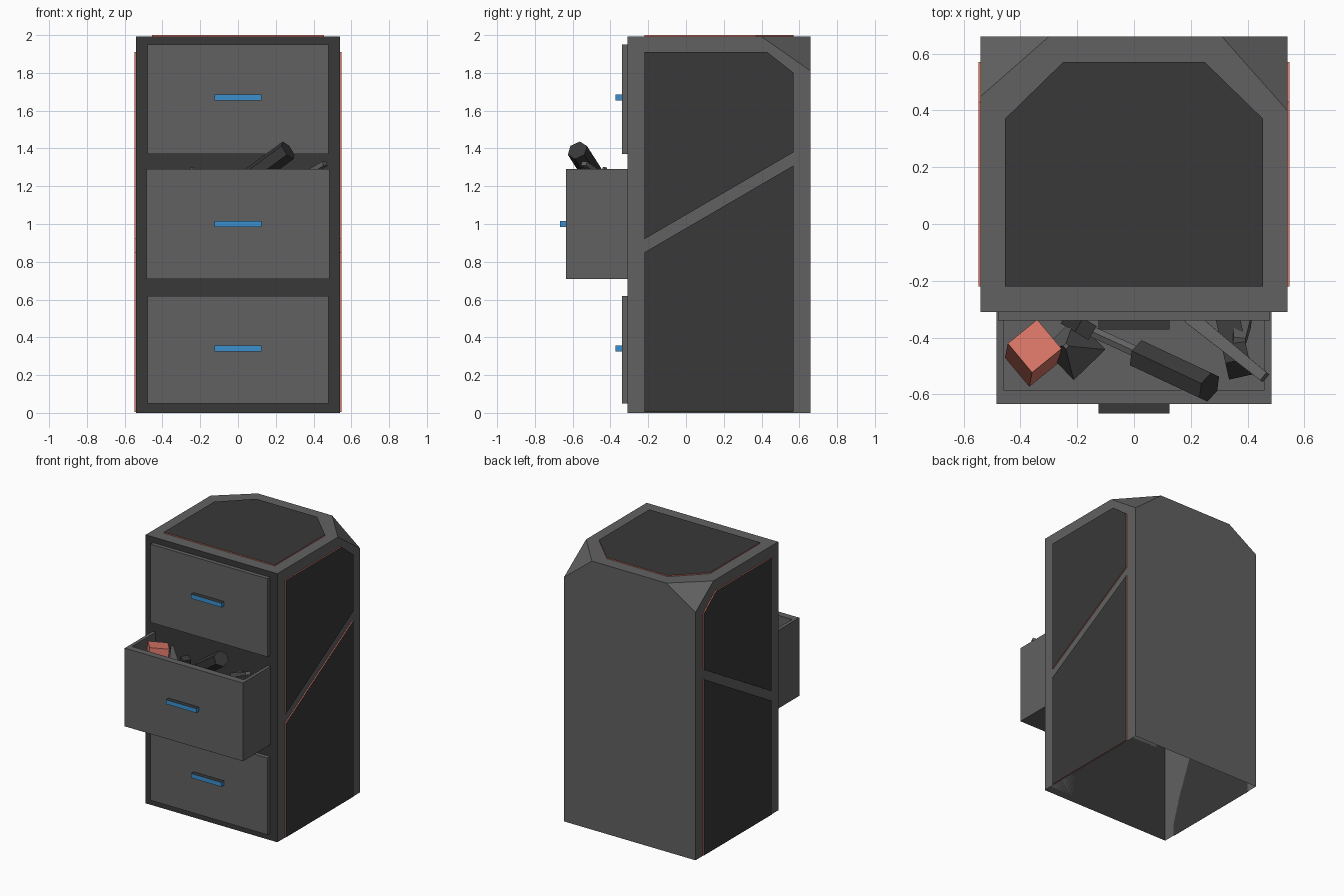
import bpy, bmesh, math
from mathutils import Vector, Matrix

if "Cube" in bpy.data.objects:
    bpy.data.objects.remove(bpy.data.objects["Cube"])


def mat(name, rgb):
    m = bpy.data.materials.new(name)
    m.diffuse_color = (*rgb, 1)
    m.use_nodes = True
    m.node_tree.nodes["Principled BSDF"].inputs["Base Color"].default_value = m.diffuse_color
    return m


GREY = mat("mid_grey", (0.12, 0.12, 0.12))
DARK = mat("dark_grey", (0.04, 0.04, 0.04))
RED = mat("coral_red", (0.72, 0.19, 0.14))
BLUE = mat("bright_blue", (0.045, 0.28, 0.62))


def finish(bm, name, mats, rule=None):
    """Turn a bmesh into an object; rule(face) picks the material slot."""
    bm.normal_update()
    if rule:
        for f in bm.faces:
            f.material_index = rule(f)
    me = bpy.data.meshes.new(name)
    bm.to_mesh(me)
    bm.free()
    for m in mats:
        me.materials.append(m)
    ob = bpy.data.objects.new(name, me)
    bpy.context.collection.objects.link(ob)
    return ob


def add_box(bm, lo, hi):
    lo, hi = Vector(lo), Vector(hi)
    bmesh.ops.create_cube(bm, size=1, matrix=Matrix.Translation((lo + hi) / 2) @ Matrix.Diagonal((*(hi - lo), 1)))


def plate(name, pts, thick):
    """Thin dark plate with coral edges."""
    bm = bmesh.new()
    n = Vector(thick)
    face = bm.faces.new([bm.verts.new(p) for p in pts])
    new = bmesh.ops.extrude_face_region(bm, geom=[face])["geom"]
    bmesh.ops.translate(bm, vec=n, verts=[g for g in new if isinstance(g, bmesh.types.BMVert)])
    bmesh.ops.recalc_face_normals(bm, faces=bm.faces)
    d = n.normalized()
    finish(bm, name, [DARK, RED], lambda f: 0 if abs(f.normal.dot(d)) > 0.9 else 1)


def rod(name, a, b, r1, r2, sides, m, twist=0.0, flat=1.0):
    """Faceted bar from a to b."""
    a, b = Vector(a), Vector(b)
    bm = bmesh.new()
    M = (Matrix.Translation((a + b) / 2) @ (b - a).to_track_quat('Z', 'Y').to_matrix().to_4x4()
         @ Matrix.Diagonal((1, flat, 1, 1)) @ Matrix.Rotation(twist, 4, 'Z'))
    bmesh.ops.create_cone(bm, cap_ends=True, segments=sides, radius1=r1, radius2=r2,
                          depth=(b - a).length, matrix=M)
    finish(bm, name, [m])


# Cabinet shell: hull with two clipped rear corners, open underneath, dark front
W, F, B, H = 0.54, -0.31, 0.66, 1.992
corners = [(s * W, y, 0) for s in (-1, 1) for y in (F, B)] + [(s * W, F, H) for s in (-1, 1)]
corners += [(W, 0.40, H), (0.31, B, H), (W, B, 1.81)]
corners += [(-W, 0.45, H), (-0.30, B, H), (-W, B, 1.84)]
bm = bmesh.new()
for c in corners:
    bm.verts.new(c)
bmesh.ops.convex_hull(bm, input=bm.verts)
bmesh.ops.dissolve_limit(bm, angle_limit=0.01, verts=bm.verts, edges=bm.edges)
bm.normal_update()
bmesh.ops.delete(bm, geom=[f for f in bm.faces if f.normal.z < -0.9], context='FACES')
finish(bm, "cabinet_body", [GREY, DARK], lambda f: 1 if f.normal.y < -0.9 else 0)

# Inlaid plates on the sides and top
lower = [(-0.22, 0.004), (0.57, 0.004), (0.57, 1.31), (-0.22, 0.85)]
upper = [(-0.22, 0.92), (0.57, 1.38), (0.57, 1.80), (0.43, 1.91), (-0.22, 1.91)]
for s, side in ((-1, "left"), (1, "right")):
    for pts, lvl in ((lower, "lower"), (upper, "upper")):
        plate(f"{side}_{lvl}_plate", [(s * W, y, z) for y, z in pts], (s * 0.008, 0, 0))
top = [(-0.455, -0.22), (0.455, -0.22), (0.455, 0.37), (0.25, 0.57), (-0.25, 0.57), (-0.455, 0.37)]
plate("top_plate", [(x, y, H) for x, y in top], (0, 0, 0.008))

# Closed drawers
for name, z0, z1 in (("bottom", 0.05, 0.62), ("top", 1.37, 1.95)):
    bm = bmesh.new()
    add_box(bm, (-0.48, -0.34, z0), (0.48, F, z1))
    finish(bm, f"{name}_drawer", [GREY])

# Open middle drawer: front, sides and floor
bm = bmesh.new()
add_box(bm, (-0.485, -0.635, 0.71), (0.485, -0.585, 1.29))
for s in (-1, 1):
    add_box(bm, (min(s * 0.46, s * 0.485), -0.585, 0.71), (max(s * 0.46, s * 0.485), F, 1.29))
add_box(bm, (-0.46, -0.585, 0.71), (0.46, F, 0.75))
finish(bm, "middle_drawer", [GREY])

# Handles: blue with dark top and bottom
for name, y, z in (("bottom", -0.34, 0.34), ("middle", -0.635, 1.0), ("top", -0.34, 1.67)):
    bm = bmesh.new()
    add_box(bm, (-0.125, y - 0.032, z - 0.016), (0.125, y, z + 0.016))
    finish(bm, f"{name}_handle", [BLUE, DARK], lambda f: 1 if abs(f.normal.z) > 0.9 else 0)

# Tools lying in the open drawer
q = math.pi / 4
rod("red_block", (-0.36, -0.48, 0.95), (-0.35, -0.43, 1.27), 0.095, 0.095, 4, RED, 0.1)
rod("grey_wedge", (-0.21, -0.44, 1.0), (-0.24, -0.43, 1.30), 0.11, 0.01, 4, GREY, 0.3)
rod("driver_shaft", (-0.19, -0.36, 1.08), (0.04, -0.465, 1.22), 0.022, 0.022, 6, GREY)
rod("driver_handle", (0.02, -0.46, 1.21), (0.265, -0.575, 1.39), 0.056, 0.056, 6, DARK)
rod("dark_bar", (-0.22, -0.34, 0.9), (-0.17, -0.37, 1.2), 0.04, 0.04, 4, DARK, q)
rod("saw_blade", (0.20, -0.33, 1.16), (0.46, -0.54, 1.32), 0.035, 0.025, 4, GREY, q, 0.7)
rod("saw_grip", (0.33, -0.33, 1.0), (0.37, -0.51, 1.18), 0.06, 0.06, 4, DARK, q)
rod("pliers", (0.38, -0.33, 0.95), (0.37, -0.42, 1.15), 0.05, 0.03, 4, GREY, q)
